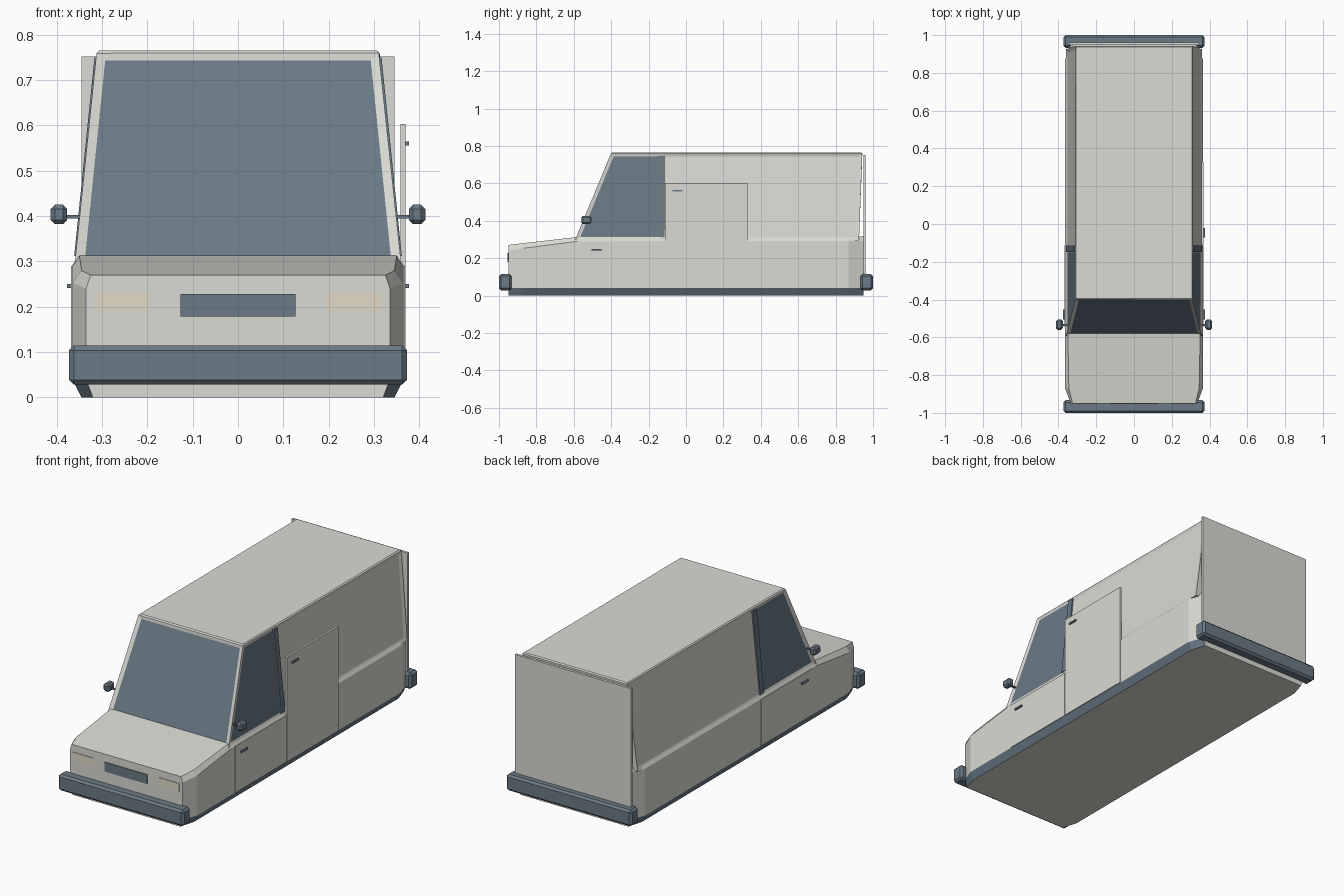
import bpy, bmesh
from mathutils import Vector

cube = bpy.data.objects.get("Cube")
if cube:
    bpy.data.objects.remove(cube, do_unlink=True)


def material(name, colour):
    m = bpy.data.materials.new(name)
    m.use_nodes = True
    m.diffuse_color = (*colour, 1)
    m.node_tree.nodes["Principled BSDF"].inputs["Base Color"].default_value = (*colour, 1)
    return m


PAINT = material("off_white_paint", (0.70, 0.70, 0.66))
SLATE = material("slate_blue", (0.145, 0.195, 0.24))
LAMP = material("pale_lamp", (0.76, 0.71, 0.58))


def finish(bm, name, mats):
    bmesh.ops.recalc_face_normals(bm, faces=bm.faces[:])
    mesh = bpy.data.meshes.new(name)
    bm.to_mesh(mesh)
    bm.free()
    for m in mats:
        mesh.materials.append(m)
    ob = bpy.data.objects.new(name, mesh)
    bpy.context.scene.collection.objects.link(ob)
    return ob


def box(name, lo, hi, mat, bevel=0):
    """Box between two corners, optionally chamfered."""
    lo, hi = Vector(lo), Vector(hi)
    bm = bmesh.new()
    bmesh.ops.create_cube(bm, size=1)
    for v in bm.verts:
        v.co = (lo + hi) / 2 + v.co * (hi - lo)
    if bevel:
        bmesh.ops.bevel(bm, geom=bm.edges[:], offset=bevel, segments=1, affect='EDGES')
    return finish(bm, name, [mat])


def side_box(name, side, x, y, z, mat, bevel=0):
    """Box on one side of the vehicle; x is measured outwards."""
    xs = sorted((side * x[0], side * x[1]))
    return box(name, (xs[0], y[0], z[0]), (xs[1], y[1], z[1]), mat, bevel)


def loft(bm, rings):
    """Skin closed rings of points and cap both ends."""
    rows = [[bm.verts.new(p) for p in ring] for ring in rings]
    n = len(rows[0])
    for a, b in zip(rows, rows[1:]):
        for i in range(n):
            j = (i + 1) % n
            bm.faces.new((a[i], a[j], b[j], b[i]))
    bm.faces.new(rows[0])
    bm.faces.new(rows[-1])
    bmesh.ops.recalc_face_normals(bm, faces=bm.faces[:])


# Lower body: y, sill half width, side half width, shoulder z, deck half width, deck z
SECTIONS = [
    (-0.95, 0.32, 0.335, 0.24, 0.325, 0.27),
    (-0.87, 0.345, 0.365, 0.253, 0.345, 0.28),
    (-0.58, 0.345, 0.365, 0.29, 0.35, 0.313),
    (0.87, 0.345, 0.365, 0.292, 0.35, 0.315),
    (0.95, 0.32, 0.335, 0.292, 0.325, 0.315),
]
bm = bmesh.new()
rings = []
for y, sill, wide, shoulder, deck, top in SECTIONS:
    half = [(sill, 0), (wide, 0.04), (wide, shoulder), (deck, top)]
    rings.append([(x, y, z) for x, z in half] + [(-x, y, z) for x, z in reversed(half)])
loft(bm, rings)
for f in bm.faces:
    c = f.calc_center_median()
    if c.z < 0.03 and abs(c.x) > 0.2:      # sloped sills
        f.material_index = 1
finish(bm, "lower_body", [PAINT, SLATE])

# Cabin: tapered shell with sloped windscreen
Z0, Z1, W0, W1 = 0.295, 0.765, 0.36, 0.312
bm = bmesh.new()
loft(bm, [[(W0, a, Z0), (W1, b, Z1), (-W1, b, Z1), (-W0, a, Z0)]
          for a, b in ((-0.594, -0.40), (-0.13, -0.13), (0.925, 0.943))])
screen = [f for f in bm.faces if f.normal.y < -0.5]
walls = [f for f in bm.faces if abs(f.normal.x) > 0.7]
for f in screen + [f for f in walls if f.calc_center_median().y < 0]:
    f.material_index = 1
for faces, rim in ((screen, 0.021), (walls, 0.02)):
    bm.normal_update()
    rims = bmesh.ops.inset_individual(bm, faces=faces, thickness=rim, depth=-0.006,
                                      use_even_offset=True)["faces"]
    for f in rims:
        f.material_index = 0
bm.normal_update()
outline = [e for e in bm.edges if all(v.co.z > Z1 - 0.001 for v in e.verts)
           and len({f.normal.z > 0.9 for f in e.link_faces}) == 2]
bmesh.ops.bevel(bm, geom=outline, offset=0.006, segments=1, affect='EDGES')
finish(bm, "cabin", [PAINT, SLATE])


def wall_x(z):
    return W0 + (W1 - W0) * (z - Z0) / (Z1 - Z0)


for side, label in ((1, "left"), (-1, "right")):
    # Dark post between window and cargo wall
    bm = bmesh.new()
    loft(bm, [[(side * (wall_x(z) + d), y, z)
               for d, y in ((-0.008, -0.148), (0.003, -0.148), (0.003, -0.115), (-0.008, -0.115))]
              for z in (0.312, 0.75)])
    finish(bm, label + "_door_post", [SLATE])

    # Front door skin, handle and mirror
    side_box(label + "_front_door", side, (0.36, 0.368), (-0.545, -0.115), (0.04, 0.29), PAINT)
    side_box(label + "_front_handle", side, (0.366, 0.377), (-0.505, -0.452), (0.241, 0.25), SLATE)
    side_box(label + "_mirror", side, (0.377, 0.413), (-0.56, -0.505), (0.382, 0.425), SLATE, 0.009)
    side_box(label + "_mirror_arm", side, (0.34, 0.38), (-0.54, -0.53), (0.395, 0.402), SLATE)

    # Headlight
    side_box(label + "_headlight", side, (0.193, 0.317), (-0.953, -0.947), (0.189, 0.231), LAMP)

# Sliding side door and its handle
side_box("sliding_door", 1, (0.358, 0.369), (-0.112, 0.328), (0.04, 0.603), PAINT)
side_box("sliding_door_handle", 1, (0.367, 0.377), (-0.072, -0.02), (0.556, 0.565), SLATE)

# Grille, rear door and bumpers
box("grille", (-0.127, -0.954, 0.178), (0.127, -0.947, 0.228), SLATE)
box("rear_door", (-0.345, 0.948, 0.035), (0.345, 0.961, 0.752), PAINT)
box("front_bumper", (-0.373, -1.0, 0.028), (0.373, -0.933, 0.115), SLATE, 0.011)
box("rear_bumper", (-0.373, 0.933, 0.028), (0.373, 1.0, 0.115), SLATE, 0.011)
